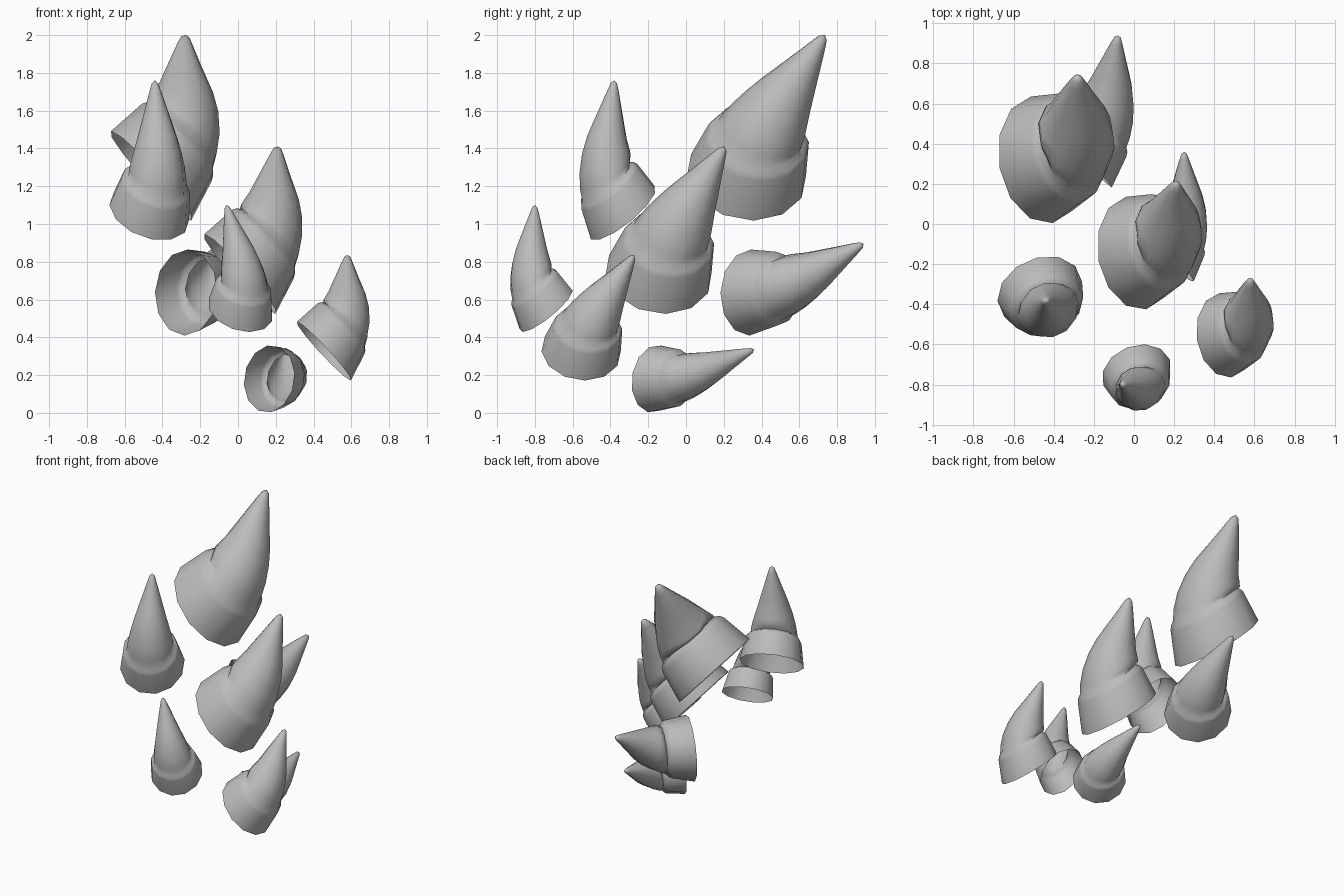
import bpy, bmesh, math
from mathutils import Vector

if "Cube" in bpy.data.objects:
    bpy.data.objects.remove(bpy.data.objects["Cube"])

SIDES = 12
mat = bpy.data.materials.new("plain_grey")
mat.diffuse_color = (0.5, 0.5, 0.5, 1)
mat.use_nodes = True
mat.node_tree.nodes["Principled BSDF"].inputs["Base Color"].default_value = mat.diffuse_color

# name, rim centre, rim radius, base axis, tip
CLAWS = [
    ("claw_top_large", (-0.46, 0.32, 1.255), 0.32, (0.73, 0.12, 0.67), (-0.28, 0.735, 2.0)),
    ("claw_middle_large", (0.01, -0.145, 0.735), 0.285, (0.73, 0.12, 0.67), (0.21, 0.205, 1.41)),
    ("claw_low_right", (0.455, -0.555, 0.327), 0.212, (0.73, 0.10, 0.68), (0.58, -0.275, 0.835)),
    ("claw_front_upper", (-0.47, -0.335, 1.06), 0.22, (0.28, -0.60, 0.74), (-0.44, -0.38, 1.76)),
    ("claw_front_lower", (0.013, -0.74, 0.545), 0.178, (0.24, -0.61, 0.75), (-0.06, -0.80, 1.10)),
    ("claw_back_upper", (-0.275, 0.34, 0.637), 0.228, (0.69, 0.72, -0.04), (-0.08, 0.94, 0.895)),
    ("claw_back_lower", (0.165, -0.167, 0.18), 0.18, (0.66, 0.73, -0.11), (0.25, 0.36, 0.335)),
]
# Horn radius along its length, relative to the rim
TAPER = [(0.0, 0.73), (0.1, 0.71), (0.22, 0.66), (0.35, 0.58), (0.48, 0.485),
         (0.6, 0.39), (0.72, 0.29), (0.83, 0.20), (0.92, 0.125), (0.975, 0.075)]


def bezier(p, t):
    s = 1 - t
    pos = p[0]*s**3 + p[1]*3*s*s*t + p[2]*3*s*t*t + p[3]*t**3
    tan = (p[1]-p[0])*3*s*s + (p[2]-p[1])*6*s*t + (p[3]-p[2])*3*t*t
    return pos, tan.normalized()


def claw(name, centre, r, axis, tip):
    centre, tip, u = Vector(centre), Vector(tip), Vector(axis).normalized()
    rel = tip - centre
    h = rel.dot(u)                       # height along the base axis
    lean = rel - u * h                   # sideways lean of the tip
    off = lean.length
    v = lean.normalized()
    w = u.cross(v)

    def at(a, b):
        return centre + v * a + u * b

    bm = bmesh.new()

    def ring(c, n, rad):
        side = w.cross(n).normalized()
        return [bm.verts.new(c + (side * math.cos(a) + w * math.sin(a)) * rad)
                for a in (2 * math.pi * (i + 0.5) / SIDES for i in range(SIDES))]

    # Open base band, sheared towards the lean, with a rounded shoulder
    rings = [ring(at(0, 0), u, r),
             ring(at(0.15*r, 0.70*r), u, 0.87*r),
             ring(at(0.16*r, 0.79*r), u, 0.82*r)]
    # Curved horn
    path = [at(0.15*r, 0.85*r), at(0.05*off + 0.38*r, 0.53*h),
            at(0.67*off, 0.77*h), tip]
    for t, rad in TAPER:
        pos, tan = bezier(path, t)
        n = u.lerp(tan, min(1, t * 2.2)).normalized()
        rings.append(ring(pos, n, rad * r))
    # Winding runs counter-clockwise about the axis, so faces point outwards
    for lo, hi in zip(rings, rings[1:]):
        for i in range(SIDES):
            j = (i + 1) % SIDES
            bm.faces.new((lo[i], lo[j], hi[j], hi[i]))
    end = bm.verts.new(tip)
    for i in range(SIDES):
        bm.faces.new((rings[-1][i], rings[-1][(i + 1) % SIDES], end))
    bm.normal_update()

    me = bpy.data.meshes.new(name)
    bm.to_mesh(me)
    bm.free()
    me.materials.append(mat)
    ob = bpy.data.objects.new(name, me)
    bpy.context.collection.objects.link(ob)
    bpy.ops.object.select_all(action='DESELECT')
    ob.select_set(True)
    bpy.context.view_layer.objects.active = ob
    bpy.ops.object.shade_smooth_by_angle(angle=math.radians(60))


for spec in CLAWS:
    claw(*spec)
